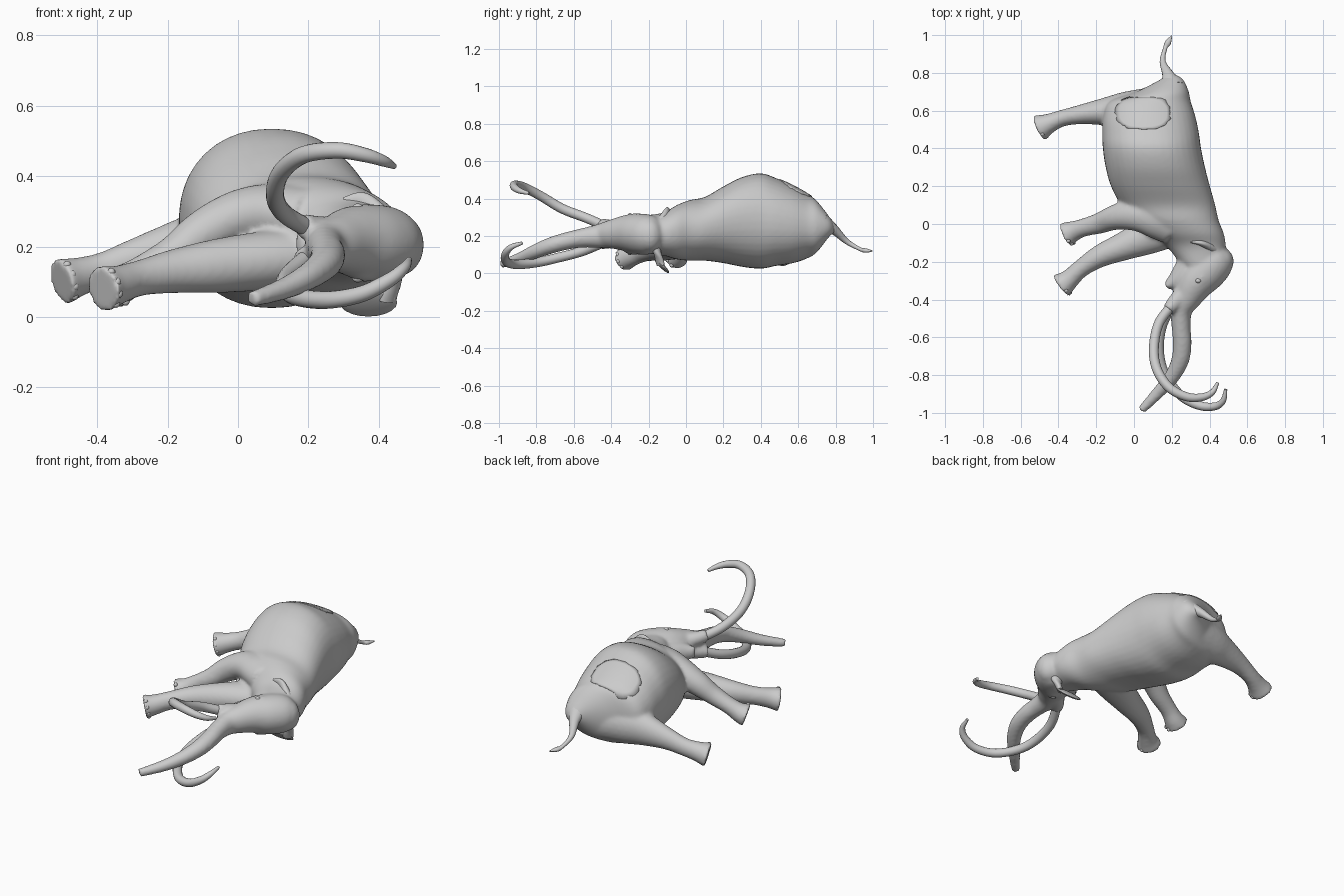
import bpy, bmesh, math, random
from mathutils import Vector, Matrix, Euler

random.seed(4)
if "Cube" in bpy.data.objects:
    bpy.data.objects.remove(bpy.data.objects["Cube"])

hide = bpy.data.materials.new("grey_hide")
hide.use_nodes = True
GREY = (0.6, 0.6, 0.6, 1)
hide.diffuse_color = GREY
hide.node_tree.nodes["Principled BSDF"].inputs["Base Color"].default_value = GREY


def spline(rows, steps):
    """Catmull-Rom samples through rows of x, y, z, side radius, upright radius."""
    pts = [Vector(r) for r in rows]
    pts = [pts[0] * 2 - pts[1]] + pts + [pts[-1] * 2 - pts[-2]]
    out = []
    for a, b, c, d in zip(pts, pts[1:], pts[2:], pts[3:]):
        for i in range(steps):
            t = i / steps
            out.append((b * 2 + (c - a) * t + (a * 2 - b * 5 + c * 4 - d) * t * t
                        + (b * 3 - a - c * 3 + d) * t ** 3) / 2)
    return out + [pts[-2]]


def rounded(v, power):
    return math.copysign(abs(v) ** power, v)


def loft(bm, rows, sides=24, steps=5, upright=False, power=1):
    """Closed tube of rings along a smooth path; upright rings stay square to y."""
    samples = spline(rows, steps)
    rings = []
    for i, s in enumerate(samples):
        ahead = Vector(samples[min(i + 1, len(samples) - 1)][:3])
        tangent = (ahead - Vector(samples[max(i - 1, 0)][:3])).normalized()
        if upright:
            tangent = Vector((0, -1, 0))
        side = tangent.cross(Vector((0, 0, 1))).normalized()
        up = side.cross(tangent)
        ring = []
        for k in range(sides):
            a = math.tau * k / sides
            ring.append(bm.verts.new(Vector(s[:3])
                                     + side * rounded(math.cos(a), power) * max(s[3], .002)
                                     + up * rounded(math.sin(a), power) * max(s[4], .002)))
        rings.append(ring)
    for r, q in zip(rings, rings[1:]):
        for k in range(sides):
            bm.faces.new((r[k], r[(k + 1) % sides], q[(k + 1) % sides], q[k]))
    bm.faces.new(rings[0])
    bm.faces.new(rings[-1])


def blob(bm, loc, size, rot=(0, 0, 0)):
    m = Matrix.LocRotScale(Vector(loc), Euler(rot), Vector(size))
    bmesh.ops.create_uvsphere(bm, u_segments=20, v_segments=12, radius=1, matrix=m)


def finish(bm, name, angle=50):
    bmesh.ops.recalc_face_normals(bm, faces=bm.faces)
    mesh = bpy.data.meshes.new(name)
    bm.to_mesh(mesh)
    bm.free()
    mesh.materials.append(hide)
    ob = bpy.data.objects.new(name, mesh)
    bpy.context.collection.objects.link(ob)
    bpy.ops.object.select_all(action='DESELECT')
    ob.select_set(True)
    bpy.context.view_layer.objects.active = ob
    bpy.ops.object.shade_smooth_by_angle(angle=math.radians(angle))
    return ob


# Torso, rump to neck, lying on its side
bm = bmesh.new()
loft(bm, [(.195, .795, .24, .02, .02), (.2, .765, .25, .06, .055), (.15, .7, .25, .14, .137),
          (.085, .65, .253, .215, .172), (.08, .57, .262, .245, .208), (.088, .48, .275, .256, .235),
          (.095, .4, .28, .26, .255), (.113, .3, .275, .263, .24), (.14, .2, .26, .262, .205),
          (.18, .1, .238, .25, .17), (.22, .02, .23, .228, .162), (.28, -.05, .22, .195, .145),
          (.33, -.12, .21, .155, .115), (.36, -.22, .21, .11, .1)], 40, 4, True, .93)

# Head running into the trunk
loft(bm, [(.47, -.14, .2, .05, .06), (.44, -.18, .205, .1, .1), (.385, -.24, .21, .112, .11),
          (.325, -.31, .215, .1, .1), (.28, -.39, .21, .078, .08), (.25, -.46, .2, .058, .065),
          (.25, -.55, .19, .05, .052), (.255, -.63, .175, .05, .047), (.245, -.72, .15, .047, .044),
          (.2, -.81, .115, .04, .038), (.13, -.89, .08, .033, .031), (.04, -.985, .05, .023, .023)])
blob(bm, (.453, -.197, .205), (.076, .075, .09))
# Jaw, brow ridges and tusk sockets
loft(bm, [(.28, -.24, .21, .07, .07), (.23, -.29, .21, .05, .055), (.17, -.33, .21, .02, .03)])
for z in (.295, .125):
    blob(bm, (.36, -.28, z), (.06, .04, .025), (0, 0, .9))
for z0, z1 in ((.235, .262), (.185, .16)):
    loft(bm, [(.28, -.35, z0, .05, .045), (.22, -.41, (z0 + z1) / 2, .042, .04),
              (.18, -.455, z1, .032, .032)])

# Three legs
LEGS = [
    [(.2, 0, .17, .12, .09), (.08, -.06, .16, .1, .085), (-.06, -.12, .145, .075, .077),
     (-.18, -.17, .13, .06, .063), (-.28, -.235, .11, .048, .051), (-.345, -.295, .09, .054, .056),
     (-.386, -.328, .08, .073, .067)],
    [(.2, 0, .28, .11, .09), (.1, .04, .295, .11, .085), (0, .05, .285, .087, .075),
     (-.1, .035, .237, .067, .066), (-.18, .005, .18, .056, .053), (-.27, -.02, .13, .048, .046),
     (-.325, -.04, .096, .056, .054), (-.36, -.056, .082, .071, .064)],
    [(.12, .6, .2, .13, .13), (-.05, .6, .2, .1, .115), (-.15, .595, .19, .075, .093),
     (-.28, .58, .165, .052, .063), (-.38, .56, .135, .044, .05), (-.45, .532, .115, .053, .055),
     (-.502, .508, .1, .074, .068)]]
for leg in LEGS:
    loft(bm, leg)
body = finish(bm, "body", 60)
remesh = body.modifiers.new("fuse", 'REMESH')
remesh.mode = 'VOXEL'
remesh.voxel_size = .01
remesh.use_smooth_shade = True
smooth = body.modifiers.new("soften", 'SMOOTH')
smooth.factor = .5
smooth.iterations = 7

# Toenails round the front of each foot
bm = bmesh.new()
for leg in LEGS:
    foot, ankle = Vector(leg[-1][:3]), Vector(leg[-2][:3])
    t = (foot - ankle).normalized()
    side = t.cross(Vector((0, 0, 1))).normalized()
    up = side.cross(t)
    front = side if side.y < 0 else -side
    for a in (-.9, -.3, .3, .9):
        p = foot - t * .014 + (front * math.cos(a) + up * math.sin(a)) * .058
        blob(bm, p, (.011, .011, .012))
finish(bm, "toenails")

# Curled tusks with blunt tips
TUSKS = {
    "upper_tusk": [(.2, -.43, .25), (.13, -.53, .295), (.105, -.66, .345), (.122, -.77, .41),
                   (.185, -.865, .46), (.28, -.915, .473), (.36, -.917, .46), (.415, -.89, .442),
                   (.443, -.84, .428)],
    "lower_tusk": [(.2, -.43, .17), (.145, -.55, .12), (.133, -.68, .085), (.165, -.8, .058),
                   (.25, -.91, .048), (.35, -.962, .065), (.43, -.965, .105), (.472, -.935, .14),
                   (.486, -.875, .163)]}
for name, path in TUSKS.items():
    bm = bmesh.new()
    radii = [.026 * (1 - (i / 8.8) ** 4) for i in range(9)]
    loft(bm, [(*p, r, r) for p, r in zip(path, radii)], 16, 6)
    finish(bm, name)

# Tail with a small tuft
bm = bmesh.new()
loft(bm, [(.2, .72, .28, .07, .05), (.18, .79, .235, .032, .027), (.152, .86, .17, .016, .015),
          (.165, .93, .13, .011, .01), (.18, .96, .122, .016, .012), (.2, .997, .12, .003, .003)], 14)
finish(bm, "tail")

# Ears: a small folded one above, a flattened one draped on the ground below
bm = bmesh.new()
loft(bm, [(.43, -.14, .26, .03, .03), (.39, -.115, .3, .022, .03), (.35, -.1, .33, .014, .025),
          (.3, -.095, .33, .005, .01)], 18)
finish(bm, "upper_ear")
bm = bmesh.new()
blob(bm, (.37, -.13, .041), (.082, .055, .012), (-.78, 0, 0))
loft(bm, [(.43, -.17, .17, .04, .03), (.435, -.15, .1, .03, .02), (.425, -.135, .045, .028, .016)], 18)
finish(bm, "lower_ear")

# Eyes
bm = bmesh.new()
for z in (.31, .11):
    blob(bm, (.34, -.3, z), (.016, .013, .012))
finish(bm, "eyes")

# Ragged torn hide where the upper hind leg is missing, draped on the hip
bm = bmesh.new()
COUNT = 48
centre = Vector((.05, .588, .6))
rings = []
for f in (.15, .4, .65, .85, 1):
    ring = []
    for k in range(COUNT):
        a = math.tau * k / COUNT
        r = f * (1 + (random.uniform(-.05, .05) if f == 1 else 0))
        ring.append(bm.verts.new(centre + Vector((.145 * r * rounded(math.cos(a), .75),
                                                  .085 * r * rounded(math.sin(a), .75), 0))))
    rings.append(ring)
for r, q in zip(rings, rings[1:]):
    for k in range(COUNT):
        bm.faces.new((r[k], r[(k + 1) % COUNT], q[(k + 1) % COUNT], q[k]))
bm.faces.new(rings[0])
patch = finish(bm, "torn_hip_hide")
wrap = patch.modifiers.new("drape", 'SHRINKWRAP')
wrap.target = body
wrap.wrap_method = 'PROJECT'
wrap.use_project_z = True
wrap.use_negative_direction = True
wrap.use_positive_direction = False
wrap.offset = .001
thick = patch.modifiers.new("thickness", 'SOLIDIFY')
thick.thickness = .006
thick.offset = 0
